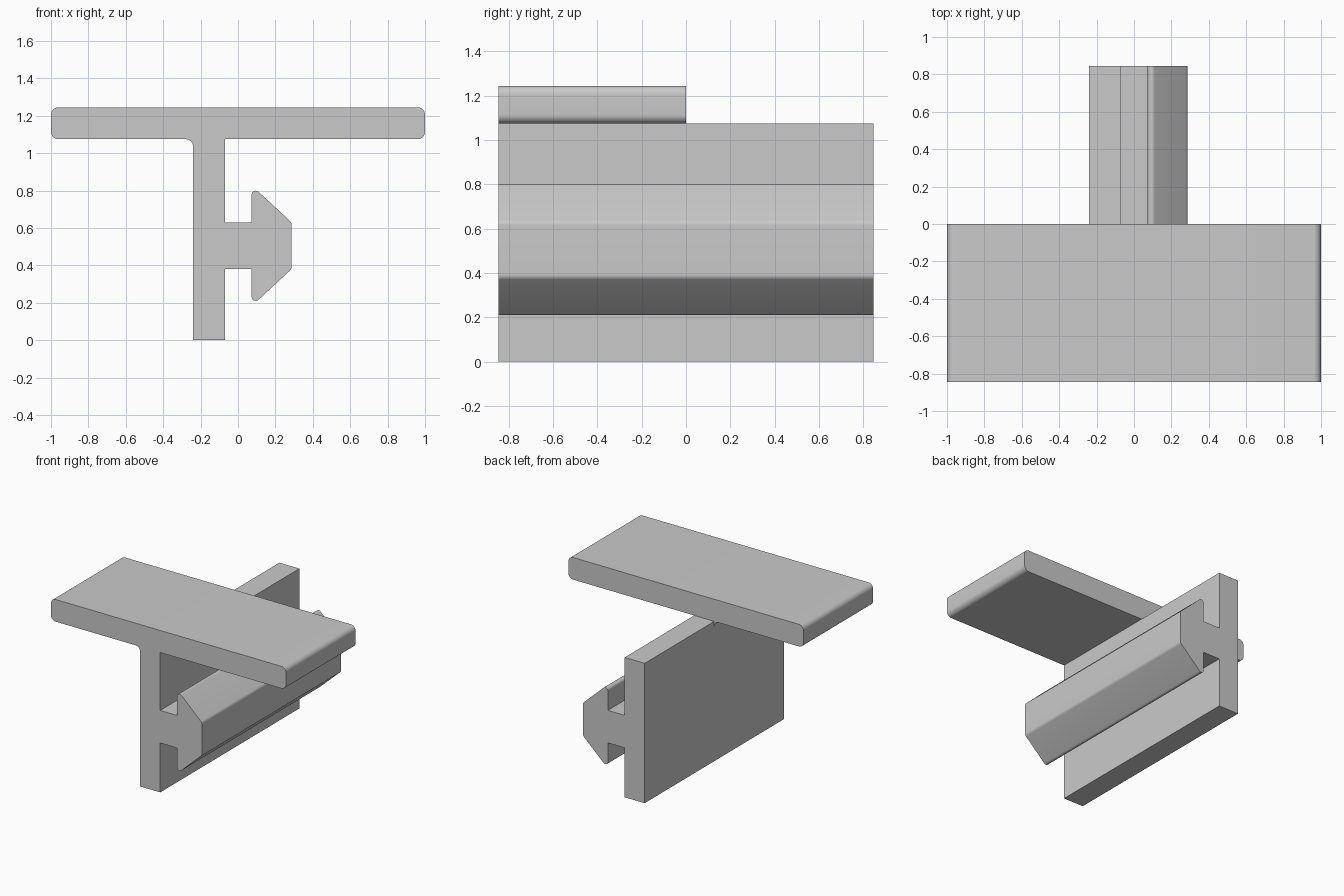
import bpy
import bmesh
import math
from mathutils import Vector

if "Cube" in bpy.data.objects:
    bpy.data.objects.remove(bpy.data.objects["Cube"])

COLOUR = (0.59, 0.59, 0.59, 1)
grey = bpy.data.materials.new("plain grey")
grey.use_nodes = True
grey.diffuse_color = COLOUR
grey.node_tree.nodes["Principled BSDF"].inputs["Base Color"].default_value = COLOUR

DEPTH = 0.845      # half length of the extrusion
UNDER = 1.075      # underside of the flange
STEPS = 10         # segments per rounded corner


def rounded(corners):
    """Turn (x, z, radius) corners into an outline with arcs."""
    outline = []
    for i, (x, z, r) in enumerate(corners):
        p = Vector((x, z))
        if r == 0:
            arc = [p]
        else:
            to_prev = (Vector(corners[i - 1][:2]) - p).normalized()
            to_next = (Vector(corners[(i + 1) % len(corners)][:2]) - p).normalized()
            half = to_prev.angle(to_next) / 2
            reach = r / math.tan(half)
            centre = p + (to_prev + to_next).normalized() * r / math.sin(half)
            start = (p + to_prev * reach - centre).normalized()
            end = (p + to_next * reach - centre).normalized()
            arc = [centre + start.slerp(end, k / STEPS) * r for k in range(STEPS + 1)]
        outline += [q for q in arc if not outline or (q - outline[-1]).length > 1e-4]
    return outline


def extrude_profile(name, corners, y0, y1):
    bm = bmesh.new()
    face = bm.faces.new([bm.verts.new((p.x, y0, p.y)) for p in rounded(corners)])
    result = bmesh.ops.extrude_face_region(bm, geom=[face], use_keep_orig=True)
    moved = [g for g in result["geom"] if isinstance(g, bmesh.types.BMVert)]
    bmesh.ops.translate(bm, verts=moved, vec=(0, y1 - y0, 0))
    bmesh.ops.recalc_face_normals(bm, faces=bm.faces)
    mesh = bpy.data.meshes.new(name)
    bm.to_mesh(mesh)
    bm.free()
    mesh.materials.append(grey)
    obj = bpy.data.objects.new(name, mesh)
    bpy.context.collection.objects.link(obj)
    bpy.ops.object.select_all(action="DESELECT")
    obj.select_set(True)
    bpy.context.view_layer.objects.active = obj
    bpy.ops.object.shade_smooth_by_angle(angle=math.radians(30))


# Upright web running the full length
left, right = -0.24, -0.07
extrude_profile("upright_web",
                [(left, 0, 0), (right, 0, 0), (right, UNDER, 0), (left, UNDER, 0)],
                -DEPTH, DEPTH)

# Flange over the front half, with a fillet down to the web
r = 0.04
extrude_profile("top_flange",
                [(-1, UNDER, r), (left, UNDER, r), (left, UNDER - r, 0), (left, UNDER, 0),
                 (1, UNDER, r), (1, 1.245, r), (-1, 1.245, r)],
                -DEPTH, 0)

# Arrow-headed rail on the side of the web, symmetric about its mid height
mid = 0.505
upper = [(0.286, 0.125, 0.03), (0.073, 0.323, 0.022), (0.073, 0.125, 0), (right, 0.125, 0)]
rail = [(x, mid + h, c) for x, h, c in upper]
rail += [(x, mid - h, c) for x, h, c in reversed(upper)]
extrude_profile("arrow_rail", rail, -DEPTH, DEPTH)
